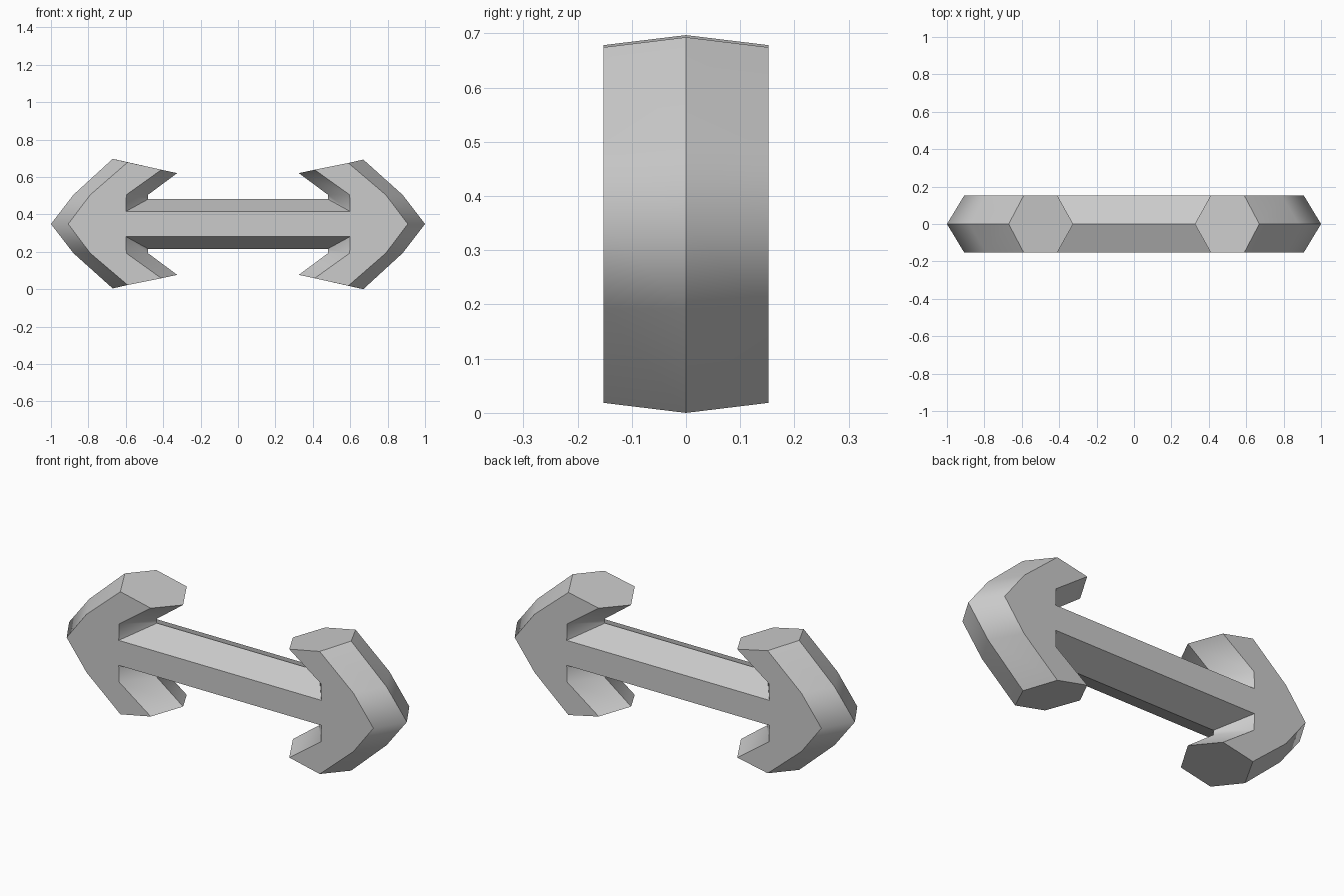
import bpy, bmesh

if "Cube" in bpy.data.objects:
    bpy.data.objects.remove(bpy.data.objects["Cube"])

HALF_DEPTH = 0.152
MID_Z = 0.3485

# One quarter of the outline, from the tip round the barb to the shaft:
# (ridge x, ridge z, face x, face z, cross edge is sharp), z from the mid line
QUARTER = [
    (0.880, 0.1560, 0.790, 0.156, False),  # outer bend
    (0.670, 0.3465, 0.590, 0.328, True),   # barb end, outer
    (0.325, 0.2720, 0.410, 0.290, True),   # barb end, inner
    (0.480, 0.1570, 0.597, 0.156, False),  # inner bend
    (0.480, 0.1330, 0.600, 0.067, True),   # shaft corner
]
TIP = (1.0, 0.0, 0.908, 0.0, False)


def flip(p, sx, sz):
    # Mirror a point; the barb ends sit very slightly askew
    rx, rz, fx, fz, sharp = p
    skew = -0.002 * sx if abs(rz) > 0.3 else 0.0
    return (sx * rx, sz * rz + skew, sx * fx, sz * fz + skew, sharp)


outline = [TIP] + [flip(p, 1, 1) for p in QUARTER]
outline += [flip(p, -1, 1) for p in reversed(QUARTER)]
outline += [flip(TIP, -1, 1)] + [flip(p, -1, -1) for p in QUARTER]
outline += [flip(p, 1, -1) for p in reversed(QUARTER)]

bm = bmesh.new()
n = len(outline)
ridge = [bm.verts.new((p[0], 0, MID_Z + p[1])) for p in outline]
front = [bm.verts.new((p[2], -HALF_DEPTH, MID_Z + p[3])) for p in outline]
back = [bm.verts.new((p[2], HALF_DEPTH, MID_Z + p[3])) for p in outline]

# Flat front and back faces, joined by bevels that meet at the ridge
bm.faces.new(front)
bm.faces.new(back[::-1])
for i in range(n):
    j = (i + 1) % n
    is_end = abs(outline[i][1]) > 0.2 and abs(outline[j][1]) > 0.2
    if is_end:  # flat hexagon halves closing each barb
        bm.faces.new((front[j], front[i], ridge[i], back[i], back[j], ridge[j]))
    else:
        bm.faces.new((front[j], front[i], ridge[i], ridge[j]))
        bm.faces.new((ridge[j], ridge[i], back[i], back[j]))
bmesh.ops.recalc_face_normals(bm, faces=bm.faces)

# Long edges stay sharp; only the bends of the heads are smooth
for f in bm.faces:
    f.smooth = True
for e in bm.edges:
    e.smooth = False
for i, p in enumerate(outline):
    if not p[4]:
        for side in (front, back):
            e = bm.edges.get((ridge[i], side[i]))
            if e:
                e.smooth = True

mesh = bpy.data.meshes.new("double_arrow")
bm.to_mesh(mesh)
bm.free()
obj = bpy.data.objects.new("double_arrow", mesh)
bpy.context.collection.objects.link(obj)
